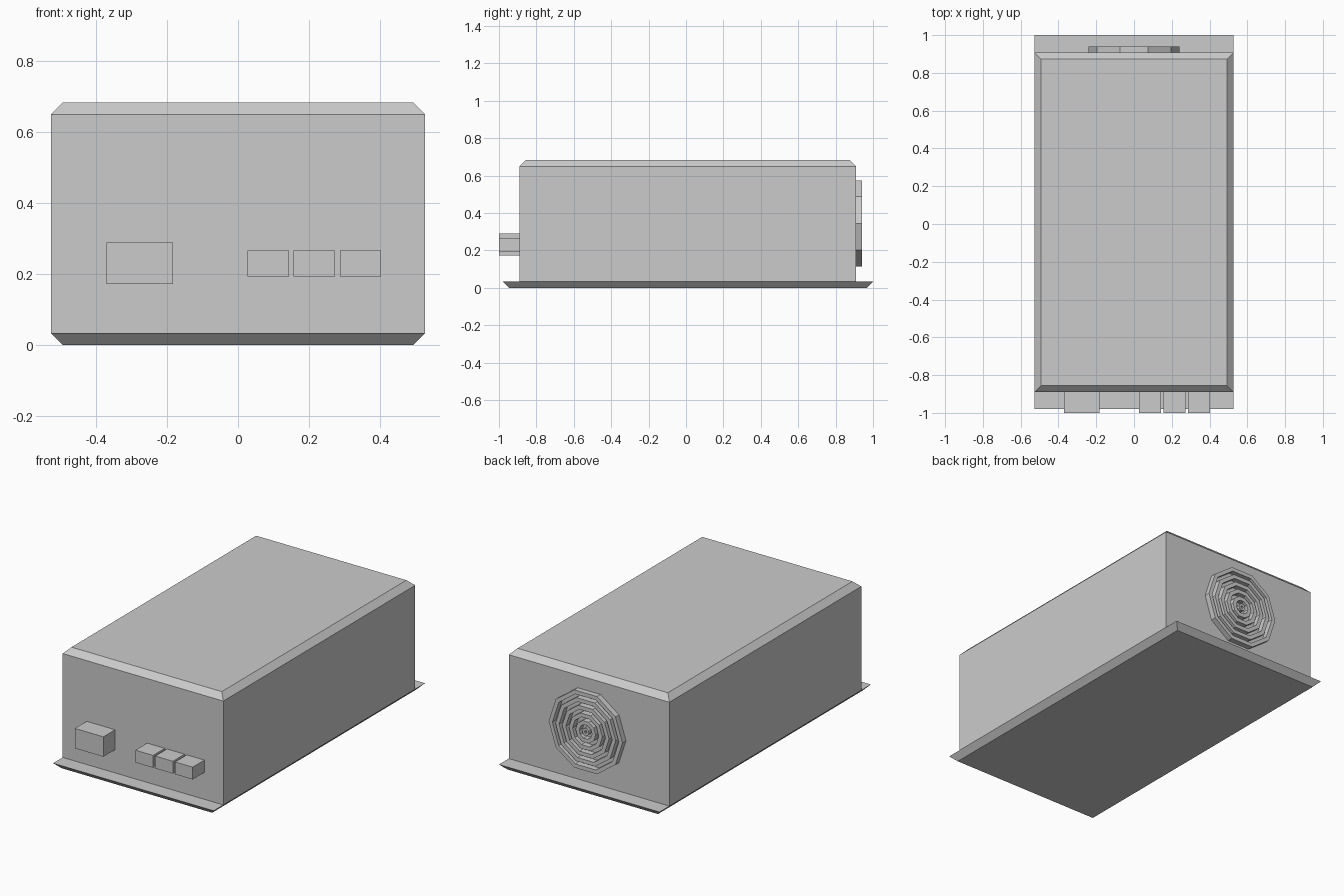
import bpy, bmesh, math

if "Cube" in bpy.data.objects:
    bpy.data.objects.remove(bpy.data.objects["Cube"])


def make_object(name, bm):
    bmesh.ops.recalc_face_normals(bm, faces=bm.faces)
    mesh = bpy.data.meshes.new(name)
    bm.to_mesh(mesh)
    bm.free()
    ob = bpy.data.objects.new(name, mesh)
    bpy.context.collection.objects.link(ob)
    return ob


def layered_box(name, layers):
    """Closed box skinned through rectangles (x0, x1, y0, y1, z)."""
    bm = bmesh.new()
    loops = [[bm.verts.new(p) for p in
              ((x0, y0, z), (x1, y0, z), (x1, y1, z), (x0, y1, z))]
             for x0, x1, y0, y1, z in layers]
    bm.faces.new(loops[0])
    bm.faces.new(loops[-1])
    for a, b in zip(loops, loops[1:]):
        for i in range(4):
            j = (i + 1) % 4
            bm.faces.new((a[i], a[j], b[j], b[i]))
    return make_object(name, bm)


def grille_ring(name, outer, inner, y0, y1, zc, sides=10):
    """Flat-sided ring with a square cross-section around the y axis."""
    bm = bmesh.new()
    section = ((outer, y0), (outer, y1), (inner, y1), (inner, y0))
    rings = []
    for k in range(sides):
        a = 2 * math.pi * k / sides
        rings.append([bm.verts.new((r * math.cos(a), y, zc + r * math.sin(a)))
                      for r, y in section])
    for k in range(sides):
        a, b = rings[k], rings[(k + 1) % sides]
        for i in range(4):
            j = (i + 1) % 4
            bm.faces.new((a[i], a[j], b[j], b[i]))
    return make_object(name, bm)


W, C = 0.527, 0.034  # half width and chamfer size

# Base plate, chamfered underneath and overhanging front and back
layered_box("base_plate", [
    (-W + C, W - C, -0.98 + C, 1.0 - C, 0),
    (-W, W, -0.98, 1.0, C)])

# Housing with a chamfered top
layered_box("housing", [
    (-W, W, -0.89, 0.908, C),
    (-W, W, -0.89, 0.908, 0.65),
    (-W + C, W - C, -0.89 + C, 0.908 - C, 0.684)])

# Power socket and three small connectors on the front
layered_box("power_socket", [(-0.37, -0.183, -1.0, -0.88, z) for z in (0.172, 0.29)])
for n in range(3):
    x = 0.027 + 0.13 * n
    layered_box(f"connector_{n + 1}",
                [(x, x + 0.116, -1.0, -0.88, z) for z in (0.194, 0.267)])

# Concentric fan grille on the back
for n in range(6):
    outer = 0.242 - 0.044 * n
    grille_ring(f"fan_grille_ring_{n + 1}", outer, max(outer - 0.024, 0.008),
                0.905, 0.941, 0.345)
